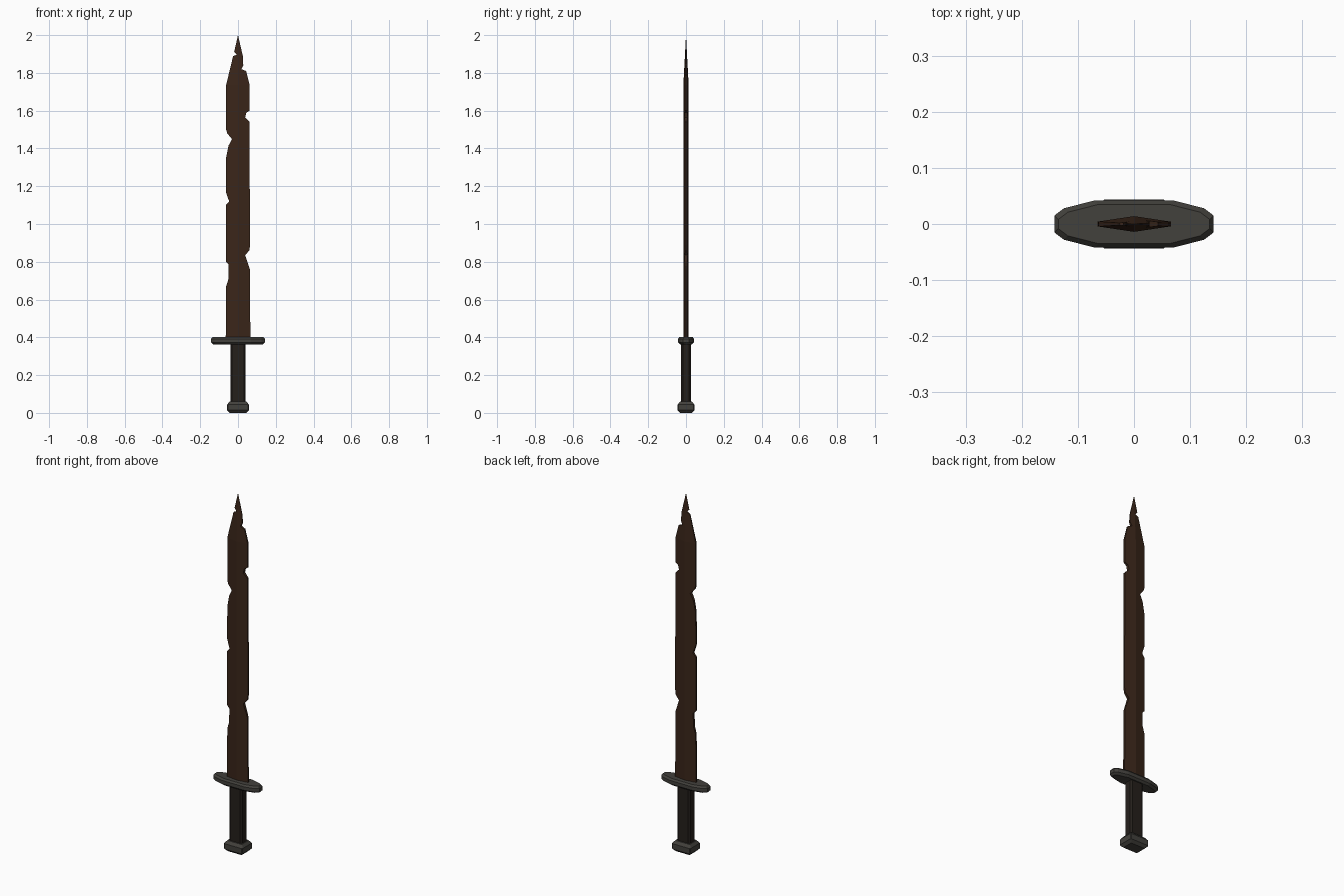
import bpy, bmesh

if "Cube" in bpy.data.objects:
    bpy.data.objects.remove(bpy.data.objects["Cube"])

def material(name, rgb):
    m = bpy.data.materials.new(name)
    m.diffuse_color = (*rgb, 1)
    m.use_nodes = True
    m.node_tree.nodes["Principled BSDF"].inputs["Base Color"].default_value = m.diffuse_color
    return m

def finish(name, bm, mat):
    bmesh.ops.remove_doubles(bm, verts=bm.verts, dist=1e-5)
    bmesh.ops.recalc_face_normals(bm, faces=bm.faces)
    me = bpy.data.meshes.new(name)
    bm.to_mesh(me)
    bm.free()
    me.materials.append(mat)
    ob = bpy.data.objects.new(name, me)
    bpy.context.collection.objects.link(ob)
    return ob

def loft(name, rings, mat):
    """Stack closed rings of points, capped at both ends."""
    bm = bmesh.new()
    vs = [[bm.verts.new(p) for p in r] for r in rings]
    n = len(vs[0])
    for a, b in zip(vs, vs[1:]):
        for i in range(n):
            j = (i + 1) % n
            bm.faces.new((a[i], a[j], b[j], b[i]))
    bm.faces.new(vs[0])
    bm.faces.new(vs[-1])
    return finish(name, bm, mat)

def mirrored(quarter):
    """Full outline from the points of the +x +y quarter, ordered from +x to +y."""
    half = quarter + [(-x, y) for x, y in reversed(quarter)]
    return half + [(-x, -y) for x, y in half]

def slab(name, quarter, levels, mat):
    """Outline lofted through (z, inset) levels."""
    pts = mirrored(quarter)
    def shrink(v, d):
        return v - d if v > 0 else v + d
    return loft(name, [[(shrink(x, d), shrink(y, d), z) for x, y in pts]
                       for z, d in levels], mat)

rust = material("rust", (0.042, 0.019, 0.010))
iron = material("dark_iron", (0.055, 0.052, 0.045))
leather = material("black_leather", (0.018, 0.014, 0.011))

# Pommel, grip and guard
slab("pommel", [(0.057, 0.040), (0.053, 0.044)],
     [(0.0, 0.014), (0.014, 0), (0.044, 0), (0.060, 0.012)], iron)
slab("grip", [(0.040, 0.017), (0.031, 0.026)], [(0.05, 0), (0.37, 0)], leather)
slab("guard", [(0.142, 0.015), (0.125, 0.028), (0.070, 0.042)],
     [(0.363, 0.010), (0.373, 0), (0.392, 0), (0.402, 0.007)], iron)

# Chipped blade edges as (height, distance from the ridge)
left = [(0.39, .065), (0.67, .063), (0.71, .050), (0.785, .049), (0.80, .064),
        (1.10, .064), (1.12, .047), (1.17, .064), (1.35, .063), (1.415, .050),
        (1.45, .032), (1.48, .057), (1.50, .063), (1.735, .063), (1.888, .026),
        (1.897, .006), (1.912, .020), (2.0, .0)]
right = [(0.39, .066), (0.48, .066), (0.485, .063), (0.76, .063), (0.835, .038),
         (0.86, .060), (0.89, .064), (1.18, .064), (1.185, .062), (1.54, .062),
         (1.565, .038), (1.59, .044), (1.60, .062), (1.735, .062), (1.81, .043),
         (1.82, .018), (1.84, .028), (1.888, .026), (2.0, .0)]

# Blade: each half slopes from a central ridge to a thin flat edge, tapering at the tip
bm = bmesh.new()
for side, edge in ((-1, left), (1, right)):
    rows = []
    for z, w in edge:
        ridge = 0.014 * min(1, (2.0 - z) / 0.265)
        rim = max(ridge - 0.15 * w, 0)
        rows.append([bm.verts.new(p) for p in
                     ((0, -ridge, z), (side * w, -rim, z), (side * w, rim, z), (0, ridge, z))])
    for a, b in zip(rows, rows[1:]):
        for i in range(3):
            bm.faces.new((a[i], a[i + 1], b[i + 1], b[i]))
bmesh.ops.dissolve_degenerate(bm, dist=1e-5, edges=bm.edges)
finish("blade", bm, rust)
